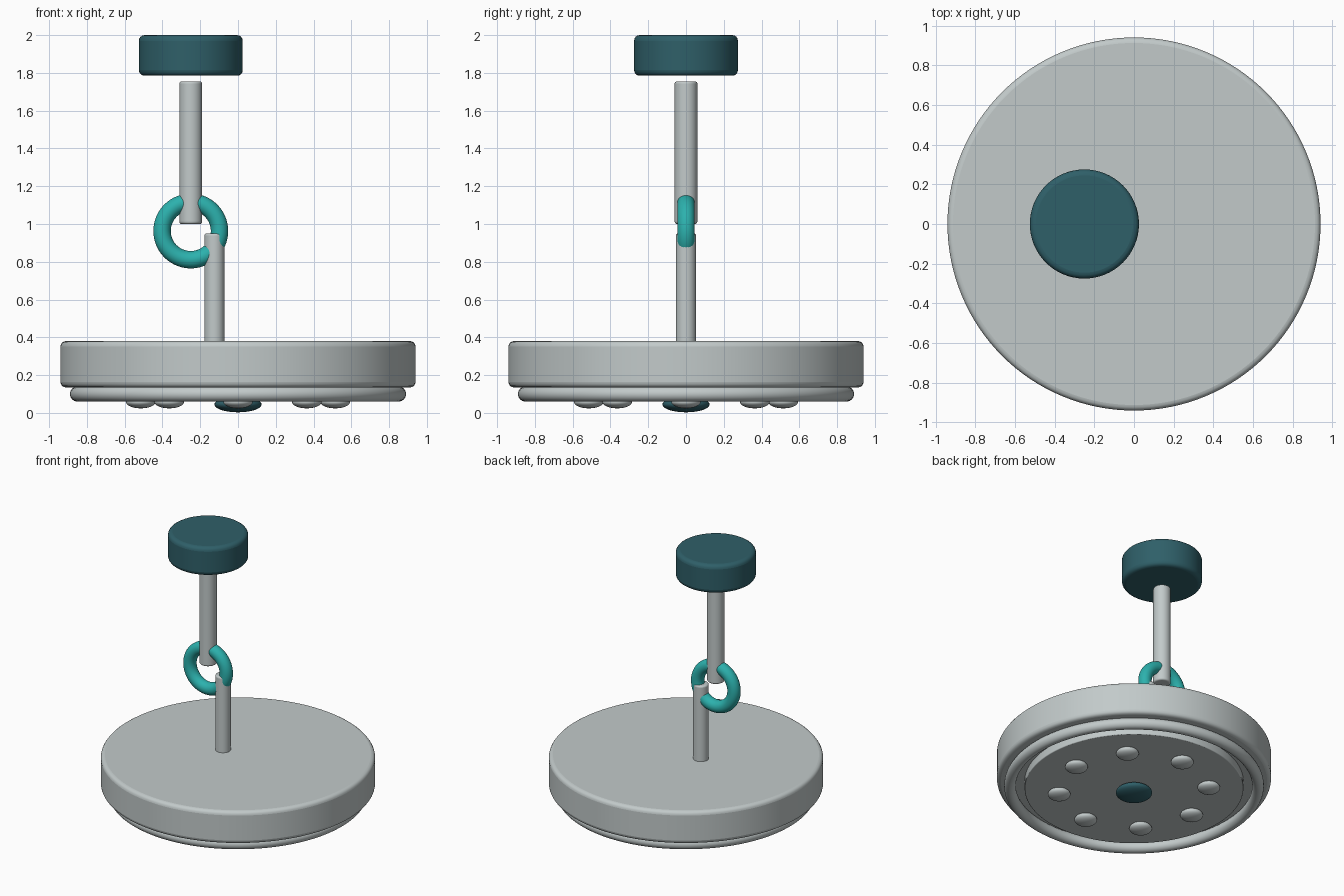
import bpy
import math

cube = bpy.data.objects.get("Cube")
if cube:
    bpy.data.objects.remove(cube, do_unlink=True)


def make_material(name, rgb):
    mat = bpy.data.materials.new(name)
    mat.use_nodes = True
    colour = (*rgb, 1.0)
    mat.diffuse_color = colour
    mat.node_tree.nodes["Principled BSDF"].inputs["Base Color"].default_value = colour
    return mat


grey = make_material("pale grey", (0.54, 0.59, 0.59))
dark_teal = make_material("dark teal", (0.028, 0.115, 0.14))
bright_teal = make_material("bright teal", (0.025, 0.44, 0.42))


def finish(name, mat):
    obj = bpy.context.object
    obj.name = name
    obj.data.materials.append(mat)
    bpy.ops.object.shade_smooth_by_angle(angle=math.radians(40))
    return obj


def cylinder(name, mat, x, radius, bottom, top, bevel, sides=64):
    bpy.ops.mesh.primitive_cylinder_add(
        vertices=sides, radius=radius, depth=top - bottom,
        location=(x, 0, (bottom + top) / 2))
    obj = finish(name, mat)
    mod = obj.modifiers.new("rounded rims", "BEVEL")
    mod.width = bevel
    mod.segments = 4
    mod.limit_method = "ANGLE"
    mod.angle_limit = math.radians(40)
    return obj


def ring(name, mat, location, major, minor, rotation=(0, 0, 0), sides=96):
    bpy.ops.mesh.primitive_torus_add(
        major_radius=major, minor_radius=minor, major_segments=sides,
        minor_segments=24, location=location, rotation=rotation)
    return finish(name, mat)


def dome(name, mat, location, radius, half_height):
    bpy.ops.mesh.primitive_uv_sphere_add(
        segments=32, ring_count=16, radius=1, location=location)
    bpy.context.object.scale = (radius, radius, half_height)
    bpy.ops.object.transform_apply(location=False, rotation=False, scale=True)
    return finish(name, mat)


# Hanging parts: mount, two rods and the joint ring
MOUNT_X = -0.25
cylinder("ceiling_mount", dark_teal, MOUNT_X, 0.275, 1.785, 2.0, 0.03)
cylinder("upper_rod", grey, MOUNT_X, 0.06, 1.0, 1.755, 0.012, 40)
ring("joint_ring", bright_teal, (MOUNT_X, 0, 0.963), 0.152, 0.046,
     (math.pi / 2, 0, 0))
cylinder("lower_rod", grey, -0.125, 0.053, 0.3, 0.95, 0.012, 40)

# Round head with its rim and face plate
cylinder("head_body", grey, 0, 0.94, 0.135, 0.38, 0.028, 128)
ring("head_rim", grey, (0, 0, 0.1), 0.85, 0.04, sides=128)
cylinder("face_plate", grey, 0, 0.75, 0.075, 0.15, 0.006, 96)

# Nozzles in a circle around the centre button
NOZZLES = 8
for i in range(NOZZLES):
    angle = math.tau * i / NOZZLES
    dome(f"nozzle_{i + 1}", grey,
         (0.515 * math.cos(angle), 0.515 * math.sin(angle), 0.058), 0.078, 0.034)
dome("centre_button", dark_teal, (0, 0, 0.045), 0.125, 0.042)
